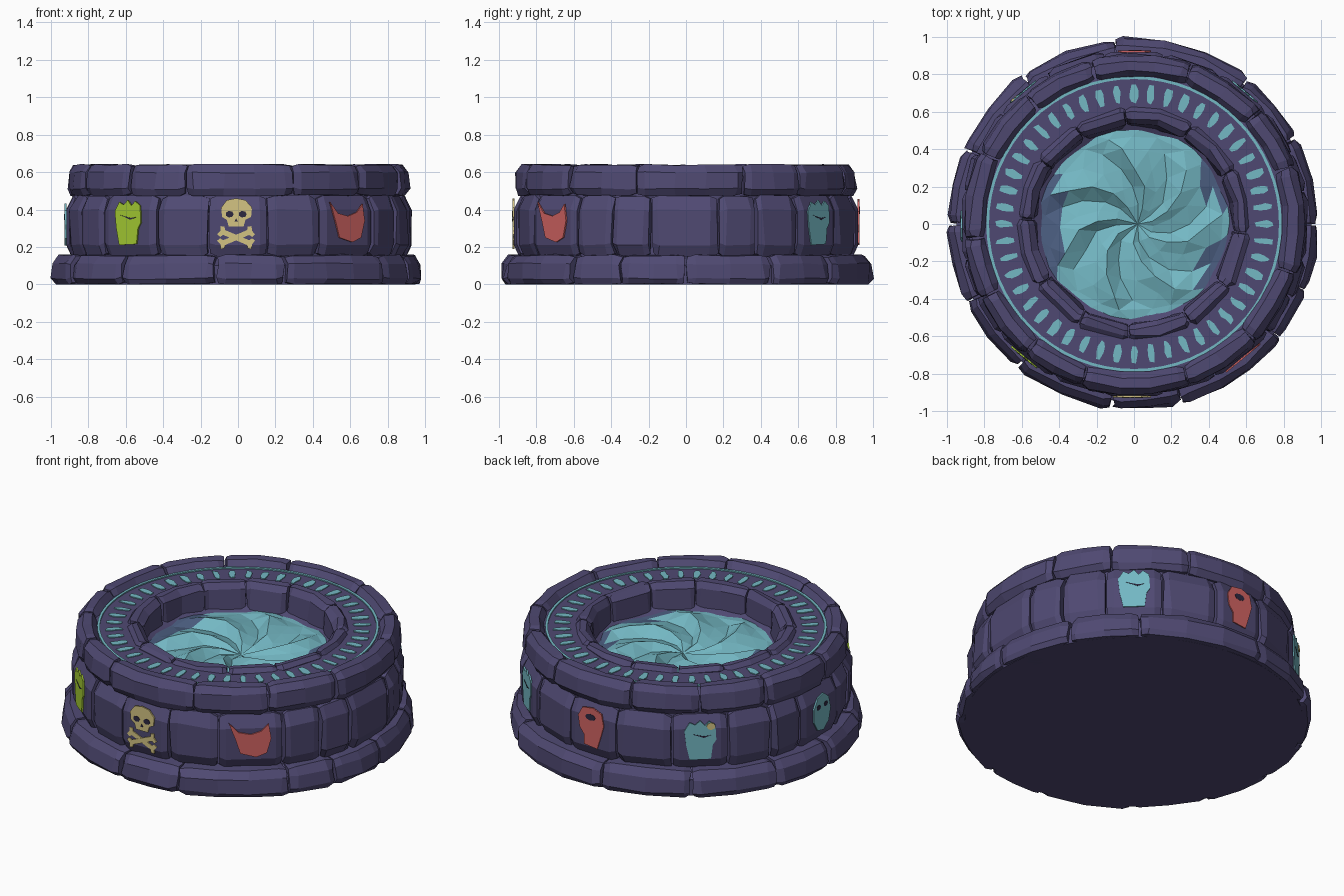
import bpy, bmesh, math, random
from mathutils import Vector

random.seed(7)
if "Cube" in bpy.data.objects:
    bpy.data.objects.remove(bpy.data.objects["Cube"], do_unlink=True)


def material(name, hexcode):
    rgb = [int(hexcode[i:i + 2], 16) / 255 for i in (0, 2, 4)]
    col = [c / 12.92 if c < 0.04 else ((c + 0.055) / 1.055) ** 2.4 for c in rgb] + [1]
    m = bpy.data.materials.new(name)
    m.use_nodes = True
    m.diffuse_color = col
    m.node_tree.nodes["Principled BSDF"].inputs["Base Color"].default_value = col
    return m


STONE = material("purple stone", "4f4972")
WATER = material("teal water", "74b8c4")
MURK = material("murky water", "4c5f82")
BONE = material("bone yellow", "d4c382")
RED = material("coral red", "d26463")
GREEN = material("lime green", "a9d035")
DARK = material("dark socket", "2c2840")


def finish(bm, name, *mats):
    bmesh.ops.recalc_face_normals(bm, faces=bm.faces)
    me = bpy.data.meshes.new(name)
    bm.to_mesh(me)
    bm.free()
    for m in mats:
        me.materials.append(m)
    ob = bpy.data.objects.new(name, me)
    bpy.context.collection.objects.link(ob)
    return ob


def polar(t, r, z):
    """Angle t in degrees, measured from the front towards +x."""
    a = math.radians(t)
    return Vector((r * math.sin(a), -r * math.cos(a), z))


def lathe(name, profile, mat, steps=64):
    bm = bmesh.new()
    rings = [[bm.verts.new(polar(360 * i / steps, r, z)) for r, z in profile] for i in range(steps)]
    for i in range(steps):
        a, b = rings[i], rings[(i + 1) % steps]
        for j in range(len(profile) - 1):
            bm.faces.new((a[j], a[j + 1], b[j + 1], b[j]))
    bmesh.ops.remove_doubles(bm, verts=bm.verts, dist=0.0001)
    return finish(bm, name, mat)


def stone(bm, t0, t1, section, gap, step, jit):
    """Loft a chamfered block along an arc, pinched at both ends."""
    t0, t1 = t0 + gap, t1 - gap
    ch = min(2.4, (t1 - t0) * 0.15)
    n = max(1, round((t1 - t0) / step))
    stations = [t0] + [t0 + ch + (t1 - t0 - 2 * ch) * i / n for i in range(n + 1)] + [t1]
    cr = sum(p[0] for p in section) / len(section)
    cz = sum(p[1] for p in section) / len(section)
    grow = 1 + random.uniform(-jit, jit)
    loops = []
    for i, t in enumerate(stations):
        k = 0.8 if i in (0, len(stations) - 1) else 1
        loop = []
        for r, z in section:
            rr = (cr + (r - cr) * k) * grow + random.uniform(-jit, jit)
            zz = cz + (z - cz) * (k + 1) / 2 + random.uniform(-jit, jit) * 0.6
            loop.append(bm.verts.new(polar(t + random.uniform(-jit, jit) * 60, rr, max(zz, 0))))
        loops.append(loop)
    m = len(section)
    for a, b in zip(loops, loops[1:]):
        for j in range(m):
            bm.faces.new((a[j], a[(j + 1) % m], b[(j + 1) % m], b[j]))
    bm.faces.new(loops[0])
    bm.faces.new(loops[-1])


def stone_ring(name, bounds, section, gap=0.4, step=13, jit=0.008, flat=()):
    bm = bmesh.new()
    for t0, t1 in zip(bounds, bounds[1:] + [bounds[0] + 360]):
        is_flat = any(t0 < f < t1 for f in flat)
        stone(bm, t0, t1, section, gap, step, 0 if is_flat else jit)
    return finish(bm, name, STONE)


# Solid core: base, wall, rune ledge and bowl
lathe("core", [(0, 0), (0.95, 0), (0.95, 0.1), (0.87, 0.14), (0.87, 0.58), (0.8, 0.6),
               (0.6, 0.6), (0.55, 0.49), (0.44, 0.43), (0, 0.42)], STONE)

# Four rings of stones
stone_ring("base_stones", [-174, -143, -114, -90, -65, -39, -7, 15, 52, 69, 90, 118, 142],
           [(0.85, 0), (0.975, 0), (0.995, 0.03), (0.985, 0.11), (0.95, 0.155), (0.85, 0.16)])
half = [10, 28, 51, 65, 78, 101, 114, 130, 150, 170]
PANELS = (-140, -89.5, -39.5, 0, 39.5, 140, 180)
stone_ring("wall_stones", [-b for b in reversed(half)] + half,
           [(0.82, 0.15), (0.9, 0.15), (0.928, 0.21), (0.928, 0.4), (0.89, 0.475), (0.82, 0.475)],
           step=30, flat=PANELS)
stone_ring("top_stones", [-165, -140, -115, -85, -64, -40, -18, 19, 46, 73, 110, 132, 160],
           [(0.8, 0.47), (0.89, 0.475), (0.912, 0.51), (0.905, 0.6), (0.875, 0.64),
            (0.82, 0.64), (0.79, 0.6)], jit=0.007)
stone_ring("inner_stones", [i * 30 + random.uniform(-5, 5) for i in range(12)],
           [(0.52, 0.45), (0.61, 0.5), (0.62, 0.6), (0.6, 0.625), (0.56, 0.625), (0.53, 0.59)],
           step=20, jit=0.009)

# Rune ledge: thin glowing rim and a circle of marks
lathe("ledge_rim", [(0.775, 0.6), (0.775, 0.607), (0.79, 0.607), (0.79, 0.6)], WATER)
bm = bmesh.new()
COUNT = 48
for i in range(COUNT):
    t = 360 * i / COUNT
    width = random.uniform(1.2, 2.0)
    mark = []
    for side, row in ((-1, 0), (-1, 1), (-1, 2), (-1, 3), (1, 3), (1, 2), (1, 1), (1, 0)):
        w = width * (1 if row in (1, 2) else 0.6) + random.uniform(-0.4, 0.4)
        r = 0.65 + row * 0.031 + random.uniform(-0.006, 0.006)
        mark.append(bm.verts.new(polar(t + side * w, r, 0.6)))
    bm.faces.new(mark)
top = bmesh.ops.extrude_face_region(bm, geom=bm.faces[:])["geom"]
for v in top:
    if isinstance(v, bmesh.types.BMVert):
        v.co.z += 0.005
finish(bm, "rune_marks", WATER)

# Swirling water: sawtooth waves on a spiral grid
bm = bmesh.new()
ARMS, PER, RADII = 7, 3, [0.1, 0.2, 0.3, 0.4, 0.47, 0.54]
N = ARMS * PER
rows = []
for k, r in enumerate(RADII):
    row = []
    for i in range(N):
        swell = (0, 0.02, 0.045)[i % PER] * (0.5, 1, 1.2, 1, 0.4, 0)[k]
        t = 360 * i / N + r * 130 + random.uniform(-3, 3)
        row.append(bm.verts.new(polar(t, r + random.uniform(-0.01, 0.01), 0.44 + 0.04 * r + swell)))
    rows.append(row)
hub = bm.verts.new((0.02, 0, 0.435))
for i in range(N):
    j = (i + 1) % N
    bm.faces.new((hub, rows[0][i], rows[0][j]))
    for a, b in zip(rows, rows[1:]):
        bm.faces.new((a[i], b[i], b[j], a[j]))
for f in bm.faces:
    c = f.calc_center_median()
    edge = c.xy.length > 0.42
    f.material_index = int(edge and (c.x < -0.38 or (c.x > 0.34 and abs(c.y) > 0.12)))
bmesh.ops.triangulate(bm, faces=bm.faces[:])
finish(bm, "water", WATER, MURK)


# Emblems: thin plates lying on the flat wall stones
def plate(name, t, points, mat, lift=0.0):
    a = math.radians(t)
    out = Vector((math.sin(a), -math.cos(a), 0))
    right = Vector((math.cos(a), math.sin(a), 0))
    bm = bmesh.new()
    face = bm.faces.new([bm.verts.new(out * (0.918 + lift) + right * u + Vector((0, 0, z)))
                         for u, z in points])
    new = bmesh.ops.extrude_face_region(bm, geom=[face])["geom"]
    for v in new:
        if isinstance(v, bmesh.types.BMVert):
            v.co += out * 0.009
    return finish(bm, name, mat)


def oval(u, z, w, h, n=10):
    return [(u + w * math.cos(math.tau * i / n), z + h * math.sin(math.tau * i / n)) for i in range(n)]


def bone(angle):
    """Bar with forked ends, turned about its middle."""
    quarter = [(0.07, 0.014), (0.08, 0.03), (0.1, 0.024)]
    right = quarter + [(0.092, 0)] + [(u, -v) for u, v in reversed(quarter)]
    pts = right + [(-u, -v) for u, v in right]
    c, s = math.cos(angle), math.sin(angle)
    return [(u * c - v * s - 0.01, 0.25 + u * s + v * c) for u, v in pts]


# Skull and crossed bones
plate("skull", 0, [(-0.05, 0.31), (0.03, 0.31), (0.04, 0.345), (0.07, 0.36), (0.075, 0.41), (0.04, 0.45),
                   (-0.01, 0.46), (-0.06, 0.45), (-0.09, 0.41), (-0.085, 0.36), (-0.06, 0.345)], BONE)
for side, name in ((-1, "right"), (1, "left")):
    plate(name + "_skull_socket", 0, oval(-0.01 + side * 0.035, 0.375, 0.022, 0.018, 7), DARK, 0.002)
    plate(name + "_crossed_bone", 0, bone(side * 0.4), BONE, 0.001 * side)
plate("skull_nose", 0, [(-0.02, 0.335), (0, 0.335), (-0.01, 0.352)], DARK, 0.002)

# Horned mask
plate("horned_mask", 39.5, [(-0.125, 0.44), (-0.07, 0.38), (0, 0.365), (0.06, 0.385), (0.1, 0.43),
                            (0.115, 0.34), (0.09, 0.25), (0.03, 0.225), (-0.06, 0.25), (-0.085, 0.33)], RED)

# Clawed fists, repeated in two colours
fist = [(-0.06, 0.21), (0.06, 0.215), (0.07, 0.3), (0.09, 0.33), (0.085, 0.42), (0.05, 0.445), (0.025, 0.42),
        (0, 0.45), (-0.03, 0.425), (-0.06, 0.44), (-0.09, 0.39), (-0.08, 0.3)]
for name, t, mat in (("green", -39.5, GREEN), ("right_teal", -140, WATER), ("left_teal", 140, WATER)):
    plate(name + "_fist", t, fist, mat)
    plate(name + "_fist_crease", t, [(-0.05, 0.37), (0.02, 0.345), (0.06, 0.36), (0.02, 0.355)], DARK, 0.002)
plate("fist_eye", -140, oval(0.06, 0.415, 0.025, 0.022, 8), BONE, 0.003)

# Round masks
plate("red_mask", 180, [(-0.05, 0.22), (0.04, 0.21), (0.065, 0.29), (0.085, 0.36), (0.07, 0.43), (0.01, 0.455),
                        (-0.06, 0.445), (-0.09, 0.39), (-0.08, 0.32), (-0.05, 0.28)], RED)
plate("red_mask_eye", 180, oval(-0.005, 0.395, 0.035, 0.02, 8), DARK, 0.002)
plate("teal_mask", -89.5, oval(0, 0.32, 0.085, 0.115, 9), WATER)
for side, name in ((-1, "back"), (1, "front")):
    plate(name + "_teal_mask_eye", -89.5, oval(side * 0.035, 0.36, 0.02, 0.016, 7), DARK, 0.002)
